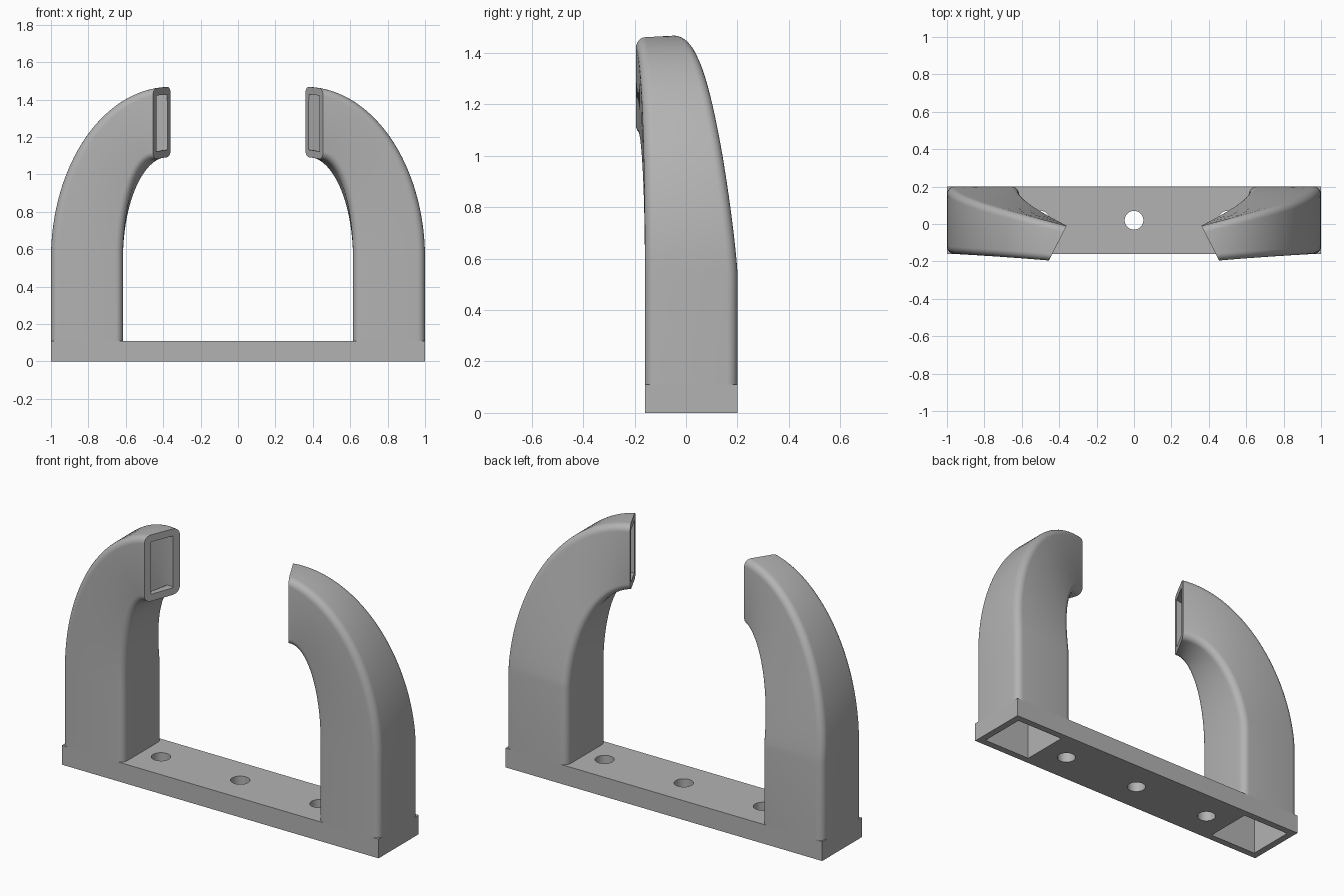
import bpy, bmesh, math
from mathutils import Vector

if "Cube" in bpy.data.objects:
    bpy.data.objects.remove(bpy.data.objects["Cube"])

grey = bpy.data.materials.new("plain grey")
grey.use_nodes = True
COLOUR = (0.45, 0.45, 0.45, 1)
grey.diffuse_color = COLOUR
grey.node_tree.nodes["Principled BSDF"].inputs["Base Color"].default_value = COLOUR

BASE_TOP, BEND_Z = 0.11, 0.55
FRONT, BACK = -0.16, 0.2
WALL, RADIUS = 0.04, 0.04
ARC, STEPS = 6, 32


def ellipse(cx, a, b, angle, y):
    return Vector((cx + a * math.cos(angle), y, BEND_Z + b * math.sin(angle)))


def corners(t):
    """Four duct corners along the bend: outer back, outer front, inner front, inner back."""
    q = math.pi / 2 * t
    back = BACK - 0.21 * t ** 1.2
    front = FRONT - 0.035 * t ** 2
    return [ellipse(0.36, 0.64, 0.92, q, back),
            ellipse(0.36, 0.64, 0.92, q * 0.905, front),
            ellipse(0.455, 0.16, 0.53, q, front),
            ellipse(0.36, 0.255, 0.545, q, back)]


def section(quad):
    """Rounded outer loop and sharp inner loop of one duct section."""
    outer, inner = [], []
    for i, p in enumerate(quad):
        to_prev = (quad[i - 1] - p).normalized()
        to_next = (quad[(i + 1) % 4] - p).normalized()
        centre = p + RADIUS * (to_prev + to_next)
        for k in range(ARC + 1):
            a = math.pi / 2 * k / ARC
            outer.append(centre - RADIUS * (math.sin(a) * to_prev + math.cos(a) * to_next))
        inner.append(p + WALL * (to_prev + to_next))
    return outer, inner


def make_duct(name, side):
    bm = bmesh.new()
    foot = [Vector((p.x, p.y, BASE_TOP)) for p in corners(0)]
    quads = [foot] + [corners(i / STEPS) for i in range(STEPS + 1)]
    rings = []
    for quad in quads:
        rings.append([[bm.verts.new((side * p.x, p.y, p.z)) for p in loop]
                      for loop in section(quad)])
    # outer skin and inner passage
    for low, high in zip(rings, rings[1:]):
        for a, b in zip(low, high):
            for i in range(len(a)):
                j = (i + 1) % len(a)
                bm.faces.new((a[i], a[j], b[j], b[i]))
    # rims at the foot and at the outlet
    for outer, inner in (rings[0], rings[-1]):
        for c in range(4):
            first = c * (ARC + 1)
            for k in range(first, first + ARC):
                bm.faces.new((inner[c], outer[k], outer[k + 1]))
            last, n = first + ARC, (c + 1) % 4
            bm.faces.new((inner[c], outer[last], outer[(last + 1) % len(outer)], inner[n]))
    bmesh.ops.recalc_face_normals(bm, faces=bm.faces)
    mesh = bpy.data.meshes.new(name)
    bm.to_mesh(mesh)
    bm.free()
    mesh.materials.append(grey)
    obj = bpy.data.objects.new(name, mesh)
    bpy.context.collection.objects.link(obj)
    bpy.ops.object.select_all(action='DESELECT')
    obj.select_set(True)
    bpy.context.view_layer.objects.active = obj
    bpy.ops.object.shade_smooth_by_angle(angle=math.radians(30))


def rectangle(x0, x1, y0, y1):
    return [(x0, y0), (x1, y0), (x1, y1), (x0, y1)]


def circle(x, y, r, n=40):
    return [(x + r * math.cos(math.tau * i / n), y + r * math.sin(math.tau * i / n))
            for i in range(n)]


# base plate: outline with two duct openings and three screw holes
outlines = [rectangle(-1, 1, FRONT, BACK)]
for side in (-1, 1):
    xs = sorted((side * (0.615 + WALL), side * (1 - WALL)))
    outlines.append(rectangle(*xs, FRONT + WALL, BACK - WALL))
outlines += [circle(x, 0.02, 0.05) for x in (-0.5, 0, 0.5)]

curve = bpy.data.curves.new("base_plate", 'CURVE')
curve.dimensions = '2D'
curve.fill_mode = 'BOTH'
curve.extrude = BASE_TOP / 2
for points in outlines:
    spline = curve.splines.new('POLY')
    spline.points.add(len(points) - 1)
    for point, (x, y) in zip(spline.points, points):
        point.co = (x, y, 0, 1)
    spline.use_cyclic_u = True
curve.materials.append(grey)
plate = bpy.data.objects.new("base_plate", curve)
plate.location.z = BASE_TOP / 2
bpy.context.collection.objects.link(plate)
bpy.ops.object.select_all(action='DESELECT')
plate.select_set(True)
bpy.context.view_layer.objects.active = plate
bpy.ops.object.convert(target='MESH')
bpy.ops.object.shade_smooth_by_angle(angle=math.radians(30))

# pair of curved hollow ducts
make_duct("left_duct", 1)
make_duct("right_duct", -1)
